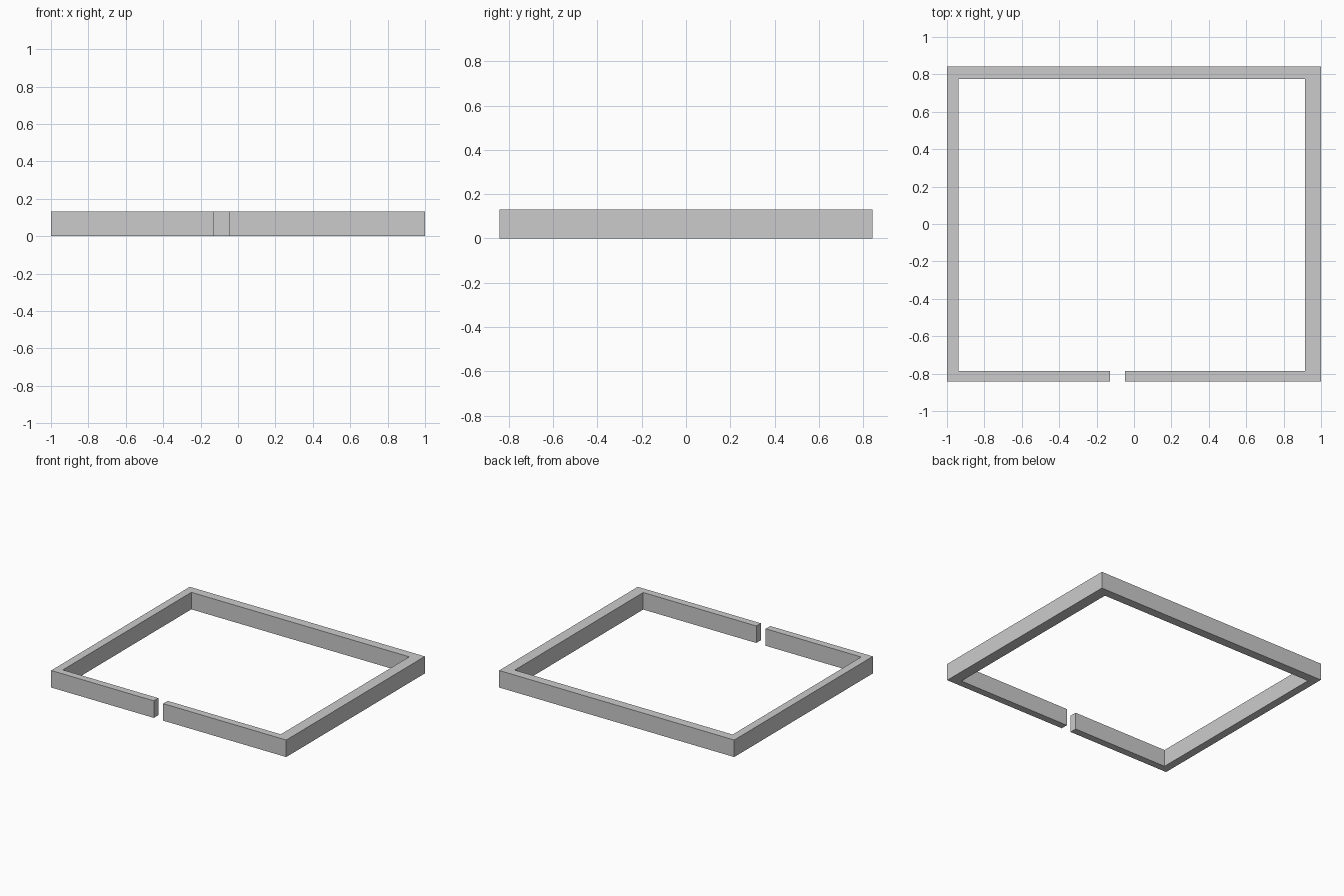
import bpy
import bmesh

if "Cube" in bpy.data.objects:
    bpy.data.objects.remove(bpy.data.objects["Cube"])

HEIGHT = 0.131

# Open rectangular wall outline, seen from above, with a doorway gap at the front
outline = [
    (-0.047, -0.842), (1.0, -0.842), (1.0, 0.842), (-1.0, 0.842),
    (-1.0, -0.842), (-0.127, -0.842), (-0.127, -0.787), (-0.939, -0.787),
    (-0.939, 0.774), (0.915, 0.774), (0.915, -0.787), (-0.047, -0.787),
]

# Extrude the outline into a solid wall
bm = bmesh.new()
base = bm.faces.new([bm.verts.new((x, y, 0)) for x, y in outline])
result = bmesh.ops.extrude_face_region(bm, geom=[base], use_keep_orig=True)
top_verts = [v for v in result["geom"] if isinstance(v, bmesh.types.BMVert)]
bmesh.ops.translate(bm, verts=top_verts, vec=(0, 0, HEIGHT))
bmesh.ops.recalc_face_normals(bm, faces=bm.faces[:])

mesh = bpy.data.meshes.new("perimeter_wall")
bm.to_mesh(mesh)
bm.free()
wall = bpy.data.objects.new("perimeter_wall", mesh)
bpy.context.collection.objects.link(wall)
